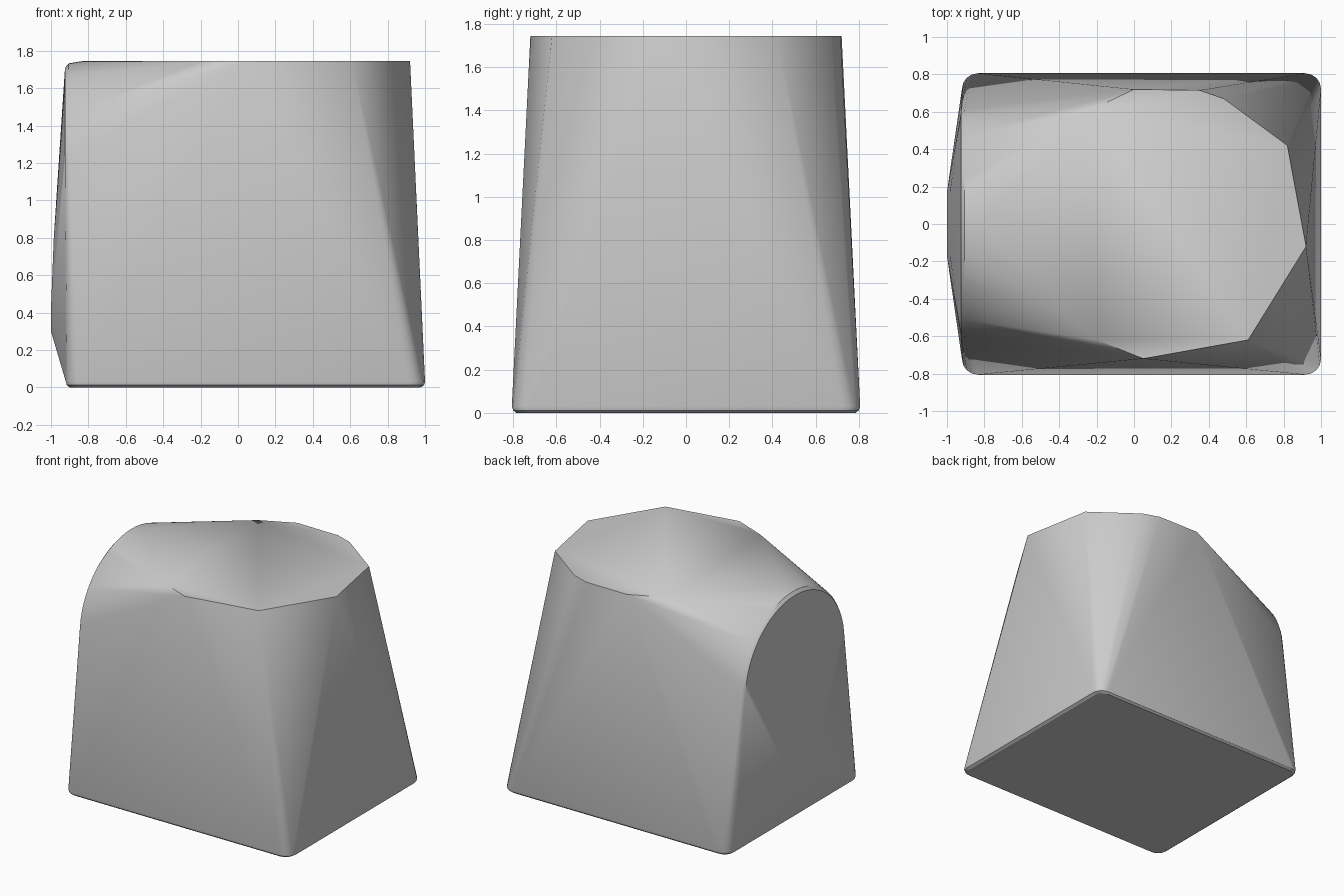
import bpy, bmesh, math

cube = bpy.data.objects.get("Cube")
if cube:
    bpy.data.objects.remove(cube, do_unlink=True)

H = 1.745


def material(name, value):
    m = bpy.data.materials.new(name)
    m.use_nodes = True
    col = (value, value, value, 1)
    m.diffuse_color = col
    m.node_tree.nodes["Principled BSDF"].inputs["Base Color"].default_value = col
    return m


def rounded_rect(x0, x1, y, r, z, steps=4):
    """Points of a rounded rectangle at height z."""
    pts = []
    corners = ((x1 - r, y - r), (x0 + r, y - r), (x0 + r, r - y), (x1 - r, r - y))
    for q, (cx, cy) in enumerate(corners):
        for i in range(steps + 1):
            a = math.pi / 2 * (q + i / steps)
            pts.append((cx + r * math.cos(a), cy + r * math.sin(a), z))
    return pts


def arch(x, spring, half, top, steps=32):
    """Points of a half ellipse standing across y."""
    return [(x, half * math.cos(math.pi * i / steps),
             spring + (top - spring) * math.sin(math.pi * i / steps))
            for i in range(steps + 1)]


# Base with a small rounded lower edge
points = rounded_rect(-0.9, 0.975, 0.785, 0.07, 0)
points += rounded_rect(-0.915, 0.995, 0.8, 0.08, 0.012)
points += rounded_rect(-0.92, 1.0, 0.806, 0.085, 0.03)

# Flat top outline
top = [(0.92, -0.12), (0.82, 0.42), (0.48, 0.67), (0.35, 0.715), (0, 0.72),
       (-0.25, 0.6), (-0.2, -0.62), (0.05, -0.72), (0.61, -0.62)]
points += [(x, y, H) for x, y in top]

# Arched end, with a softened upper rim
points += arch(-0.925, 1.15, 0.6, 1.71)
points += arch(-0.905, 1.15, 0.615, 1.733)
points += arch(-0.83, 1.15, 0.625, H)

# Shallow bulge on the arched end
for y in (-0.17, 0.17):
    points += [(-1, y, 0.3), (-1, y, 0.42), (-0.985, y, 0.8)]

# Wrap all sections in one convex skin
bm = bmesh.new()
for p in points:
    bm.verts.new(p)
hull = bmesh.ops.convex_hull(bm, input=bm.verts[:])
loose = [v for v in bm.verts if not v.link_faces]
bmesh.ops.delete(bm, geom=loose, context='VERTS')
bmesh.ops.dissolve_limit(bm, angle_limit=math.radians(0.2),
                         verts=bm.verts[:], edges=bm.edges[:])
bmesh.ops.recalc_face_normals(bm, faces=bm.faces[:])
mesh = bpy.data.meshes.new("arched_block")
bm.to_mesh(mesh)
bm.free()
mesh.materials.append(material("light grey", 0.6))
block = bpy.data.objects.new("arched_block", mesh)
bpy.context.collection.objects.link(block)

bpy.ops.object.select_all(action='DESELECT')
block.select_set(True)
bpy.context.view_layer.objects.active = block
bpy.ops.object.shade_smooth_by_angle(angle=math.radians(30))
